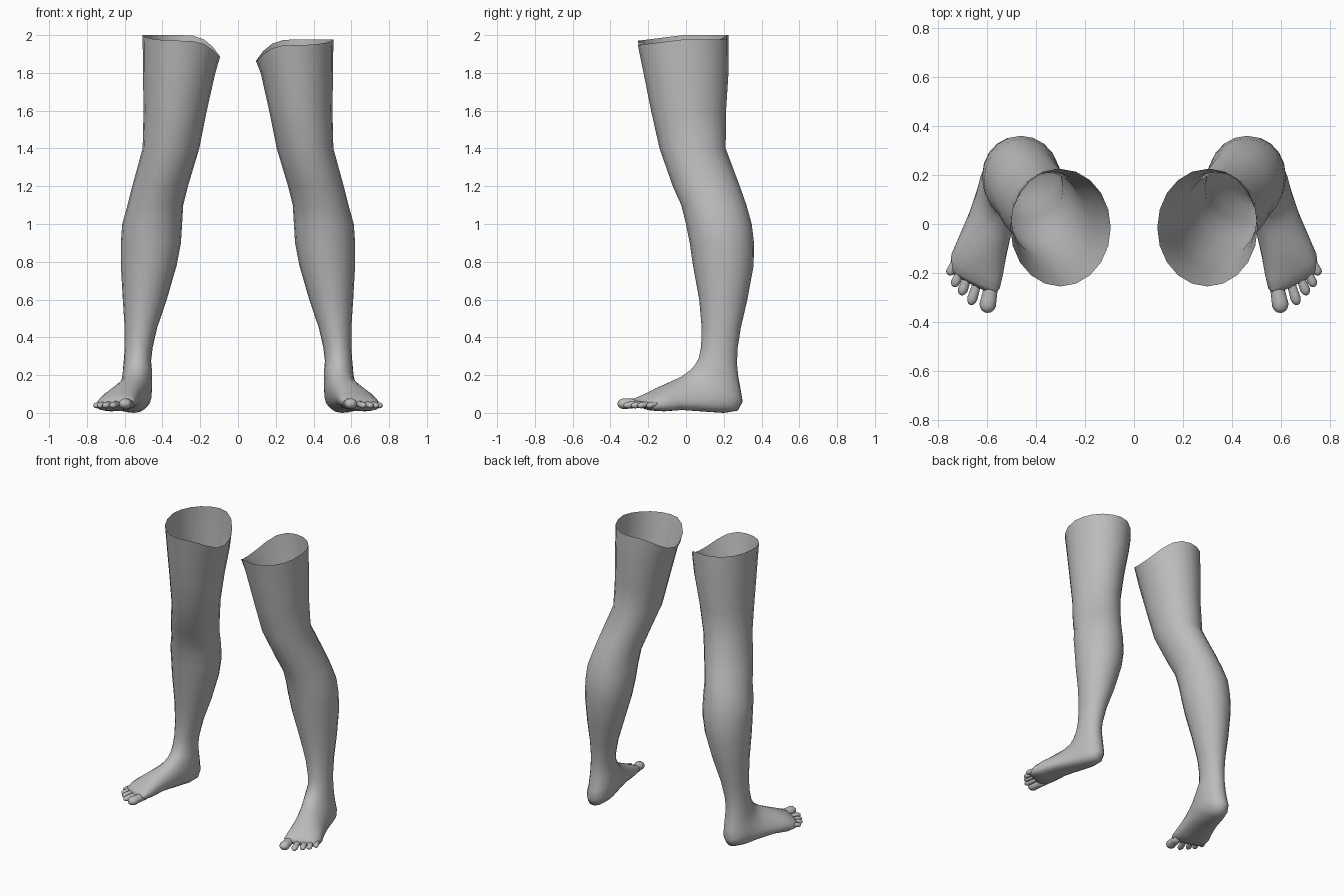
import bpy
import bmesh
from math import sin, cos, pi
from mathutils import Vector

cube = bpy.data.objects.get("Cube")
if cube:
    bpy.data.objects.remove(cube, do_unlink=True)

skin = bpy.data.materials.new("plain grey")
skin.use_nodes = True
grey = (0.5, 0.5, 0.5, 1)
skin.diffuse_color = grey
skin.node_tree.nodes["Principled BSDF"].inputs["Base Color"].default_value = grey

# Leg rings: front y, front z, back y, back z, inner x, outer x
THIGH_AND_CALF = [
    (-.255, 1.97, .225, 1.97, .095, .505),
    (-.225, 1.8, .225, 1.8, .12, .503),
    (-.185, 1.6, .212, 1.6, .165, .5),
    (-.14, 1.4, .21, 1.4, .205, .505),
    (-.07, 1.2, .285, 1.2, .265, .56),
    (-.025, 1.1, .32, 1.1, .29, .585),
    (0, 1, .348, 1, .296, .613),
    (.02, .9, .36, .9, .302, .62),
    (.037, .78, .358, .78, .325, .62),
    (.07, .6, .325, .6, .377, .61),
    (.083, .45, .29, .45, .428, .6),
    (.08, .35, .273, .34, .452, .6),
]
FOOT = [
    (.068, .29, .27, .26, .46, .605),
    (.045, .25, .277, .19, .455, .61),
    (.02, .225, .29, .12, .455, .615),
    (0, .21, .3, .06, .456, .625),
    (-.02, .195, .275, .012, .46, .635),
    (-.05, .18, .2, 0, .475, .65),
    (-.1, .155, .08, .008, .5, .68),
    (-.15, .13, -.03, .016, .52, .715),
    (-.2, .1, -.13, .01, .535, .745),
    (-.235, .08, -.2, .015, .548, .75),
    (-.25, .06, -.235, .03, .57, .74),
]
# Toes: base x, y, tip x, y, radius
TOES = [
    (.578, -.225, .603, -.362, .034),
    (.632, -.215, .668, -.33, .021),
    (.67, -.195, .707, -.29, .02),
    (.7, -.175, .737, -.256, .019),
    (.725, -.145, .757, -.208, .018),
]
SIDES = 20


def soft(v, power):
    """Rounded-box version of a sine or cosine."""
    return (abs(v) ** power) * (1 if v >= 0 else -1)


def loft(bm, rings, cap_start=False, cap_end=False):
    loops = [[bm.verts.new(p) for p in ring] for ring in rings]
    n = len(loops[0])
    for a, b in zip(loops, loops[1:]):
        for i in range(n):
            j = (i + 1) % n
            bm.faces.new((a[i], a[j], b[j], b[i]))
    if cap_start:
        bm.faces.new(loops[0])
    if cap_end:
        bm.faces.new(loops[-1])


def finish(name, bm, side):
    """Mirror to the wanted side and make a smooth object."""
    for v in bm.verts:
        v.co.x *= side
    bmesh.ops.recalc_face_normals(bm, faces=bm.faces)
    mesh = bpy.data.meshes.new(name)
    bm.to_mesh(mesh)
    bm.free()
    mesh.materials.append(skin)
    obj = bpy.data.objects.new(name, mesh)
    bpy.context.collection.objects.link(obj)
    for p in mesh.polygons:
        p.use_smooth = True
    return obj


def ring_points(row, turn):
    """Oval ring; turn swings the foot outward and slants the toe line."""
    yf, zf, yb, zb, x_in, x_out = row
    half = (x_out - x_in) / 2
    centre = Vector(((x_in + x_out) / 2, (yf + yb) / 2, (zf + zb) / 2))
    forward = Vector((-.24 * turn * (yf - yb) / 2, (yf - yb) / 2, (zf - zb) / 2))
    across = Vector((half, half * .5 * turn, -half * .12 * turn))
    power = 1 - .2 * turn
    points = []
    for i in range(SIDES):
        a = 2 * pi * i / SIDES
        p = centre + across * soft(cos(a), power) + forward * soft(sin(a), power)
        p.z = max(p.z, 0)
        points.append(p)
    return points


def make_leg(name, side, lift):
    rings = [ring_points(row, 0) for row in THIGH_AND_CALF]
    last = len(FOOT) - 1
    rings += [ring_points(row, i / last) for i, row in enumerate(FOOT)]
    # Open rim dips at the inner thigh
    for i, p in enumerate(rings[0]):
        a = 2 * pi * i / SIDES
        p.z = 1.977 + lift - .115 * max(0, -cos(a)) ** 3 - .03 * max(0, sin(a))
    bm = bmesh.new()
    loft(bm, rings, cap_end=True)
    return finish(name, bm, side)


def make_toe(name, side, data):
    bx, by, tx, ty, r = data
    base = Vector((bx, by, .052))
    tip = Vector((tx, ty, .022 + r * .75))
    along = (tip - base).normalized()
    across = along.cross(Vector((0, 0, 1))).normalized()
    up = across.cross(along)
    length = (tip - base).length
    rings = []
    # Narrow neck, round pad, blunt tip
    stations = [(0, .9), (.4, .88), (.62, .95), (.78, 1), (.9, .8), (.97, .5), (1, .15)]
    for t, scale in stations:
        c = base + along * length * t
        rings.append([c + (across * cos(a) + up * sin(a) * .85) * r * scale
                      for a in (2 * pi * k / 12 for k in range(12))])
    bm = bmesh.new()
    loft(bm, rings, True, True)
    return finish(name, bm, side)


for label, side, lift in (("left", 1, 0), ("right", -1, .023)):
    make_leg(label + "_leg", side, lift)
    for i, toe in enumerate(TOES):
        make_toe(f"{label}_toe_{i + 1}", side, toe)
